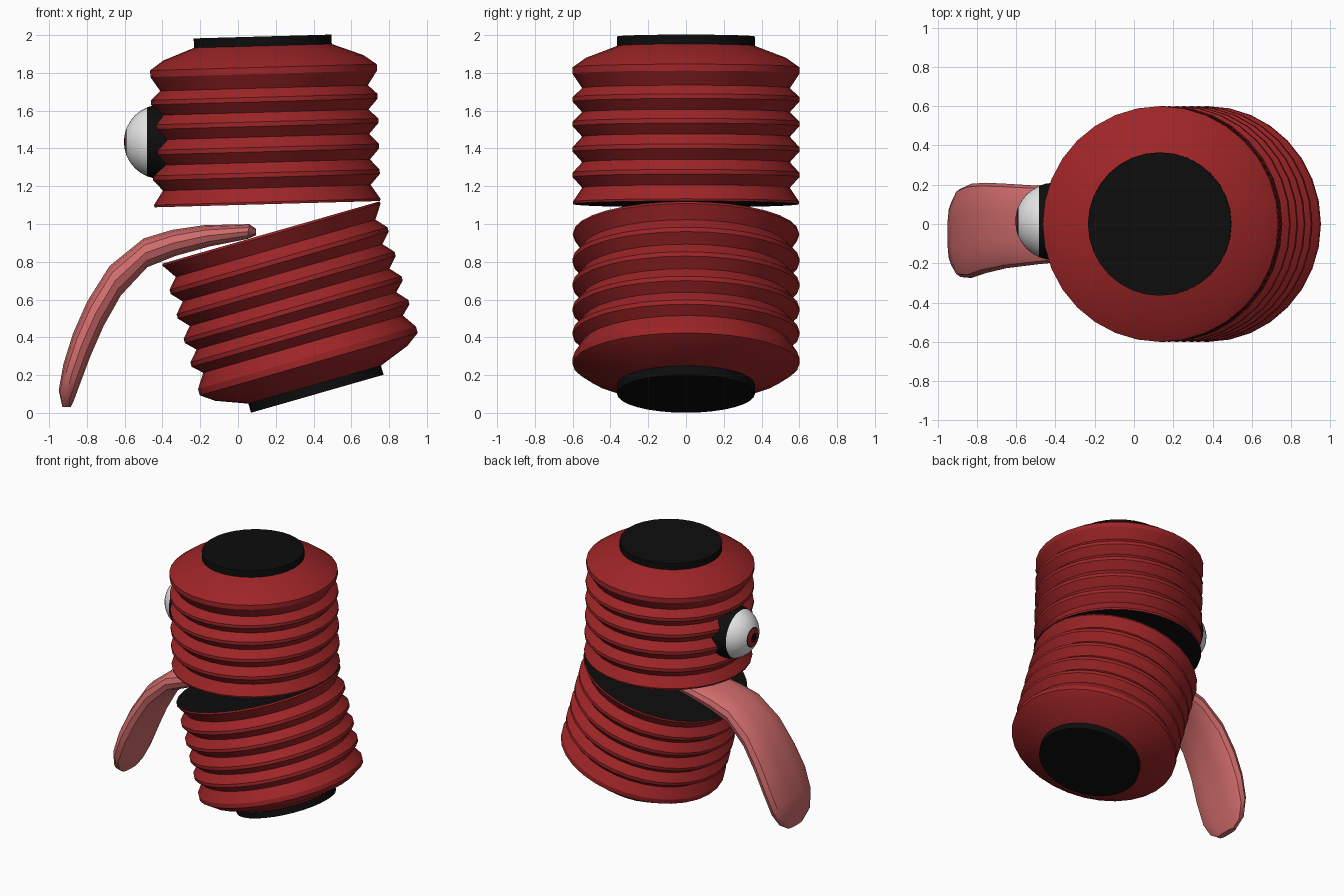
import bpy
import math
from mathutils import Vector

cube = bpy.data.objects.get("Cube")
if cube:
    bpy.data.objects.remove(cube, do_unlink=True)


def material(name, rgb):
    mat = bpy.data.materials.new(name)
    mat.use_nodes = True
    mat.diffuse_color = (*rgb, 1)
    mat.node_tree.nodes["Principled BSDF"].inputs["Base Color"].default_value = (*rgb, 1)
    return mat


RED = material("red", (0.34, 0.018, 0.02))
BLACK = material("black", (0.004, 0.004, 0.004))
WHITE = material("white", (0.8, 0.8, 0.8))
PINK = material("pink", (0.64, 0.15, 0.15))


def make_object(name, verts, faces, mats, indices=None):
    mesh = bpy.data.meshes.new(name)
    mesh.from_pydata(verts, [], faces)
    for mat in mats:
        mesh.materials.append(mat)
    if indices:
        mesh.polygons.foreach_set("material_index", indices)
    obj = bpy.data.objects.new(name, mesh)
    bpy.context.collection.objects.link(obj)
    bpy.ops.object.select_all(action="DESELECT")
    obj.select_set(True)
    bpy.context.view_layer.objects.active = obj
    # consistent outward normals
    bpy.ops.object.mode_set(mode="EDIT")
    bpy.ops.mesh.select_all(action="SELECT")
    bpy.ops.mesh.normals_make_consistent(inside=False)
    bpy.ops.object.mode_set(mode="OBJECT")
    bpy.ops.object.shade_smooth_by_angle(angle=math.radians(32))
    return obj


def lathe(name, profile, mats, band_mats, sides=32):
    """Turn (radius, height) points about z; band_mats gives one slot per band."""
    verts, rings, faces, indices = [], [], [], []
    for r, h in profile:
        count = 1 if r < 1e-5 else sides
        rings.append([len(verts) + i for i in range(count)])
        for i in range(count):
            a = math.tau * i / sides
            verts.append((r * math.cos(a), r * math.sin(a), h))
    for a, b, slot in zip(rings, rings[1:], band_mats):
        for i in range(sides):
            quad = [a[i % len(a)], a[(i + 1) % len(a)],
                    b[(i + 1) % len(b)], b[i % len(b)]]
            faces.append(list(dict.fromkeys(quad)))
            indices.append(slot)
    return make_object(name, verts, faces, mats, indices)


# Ribbed shell halves, each starting at the mouth and ending in a black cap
profile = [(0, 0), (0.597, 0), (0.6, 0.012)]
for ridge in (0.155, 0.29, 0.425, 0.555):
    profile += [(0.55, ridge - 0.068), (0.6, ridge - 0.012), (0.6, ridge + 0.012)]
profile += [(0.55, 0.615), (0.6, 0.69), (0.6, 0.725), (0.53, 0.775), (0.365, 0.838)]
bands = [1] + [0] * (len(profile) - 2)
profile += [(0.365, 0.888), (0, 0.888)]
bands += [1, 1]

for name, place, tilt in (("upper_body", (0.155, 0, 1.105), -1.6),
                          ("lower_body", (0.175, 0, 0.955), 164)):
    body = lathe(name, profile, [RED, BLACK], bands)
    body.location = place
    body.rotation_euler = (0, math.radians(tilt), 0)

# Eye: black pupil, red iris, dark outline, white ball, black back half
angles = [0, 10, 20, 22.5] + [22.5 + 11.25 * i for i in range(1, 15)]
eye_profile = [(0.197 * math.sin(math.radians(a)), 0.197 * math.cos(math.radians(a)))
               for a in angles]
eye_slots = [0 if a < 10 else 1 if a < 20 else 0 if a < 22 else 2 if a < 67 else 0
             for a in angles[:-1]]
eye = lathe("eye", eye_profile, [BLACK, RED, WHITE], eye_slots)
eye.location = (-0.407, 0.013, 1.435)
eye.rotation_euler = (0, math.radians(-90), 0)

# Tongue: stations of top edge x, z, bottom edge x, z, half width, sideways shift
stations = [
    (0.095, 0.975, 0.095, 0.94, 0.09, 0.0),
    (0.06, 1.0, 0.05, 0.92, 0.15, 0.0),
    (-0.18, 0.995, -0.15, 0.88, 0.18, 0.0),
    (-0.35, 0.97, -0.33, 0.83, 0.19, 0.0),
    (-0.5, 0.925, -0.48, 0.77, 0.2, -0.005),
    (-0.68, 0.78, -0.62, 0.62, 0.215, -0.01),
    (-0.8, 0.59, -0.71, 0.46, 0.23, -0.02),
    (-0.875, 0.42, -0.78, 0.3, 0.24, -0.035),
    (-0.925, 0.26, -0.84, 0.14, 0.225, -0.045),
    (-0.95, 0.12, -0.87, 0.06, 0.17, -0.05),
    (-0.93, 0.03, -0.885, 0.03, 0.09, -0.05),
]
N = 14


def soft(v, power):
    return math.copysign(abs(v) ** power, v)


verts, faces = [], []
for tx, tz, bx, bz, width, shift in stations:
    top, bottom = Vector((tx, shift, tz)), Vector((bx, shift, bz))
    for i in range(N):
        a = math.tau * i / N
        across = Vector((0, width * soft(math.cos(a), 0.7), 0))
        verts.append((top + bottom) / 2 + across + (top - bottom) / 2 * soft(math.sin(a), 0.75))
for s in range(len(stations) - 1):
    for i in range(N):
        j = (i + 1) % N
        faces.append((s * N + i, s * N + j, (s + 1) * N + j, (s + 1) * N + i))
faces.append(tuple(range(N)))
faces.append(tuple(range(len(verts) - N, len(verts))))
make_object("tongue", verts, faces, [PINK])
